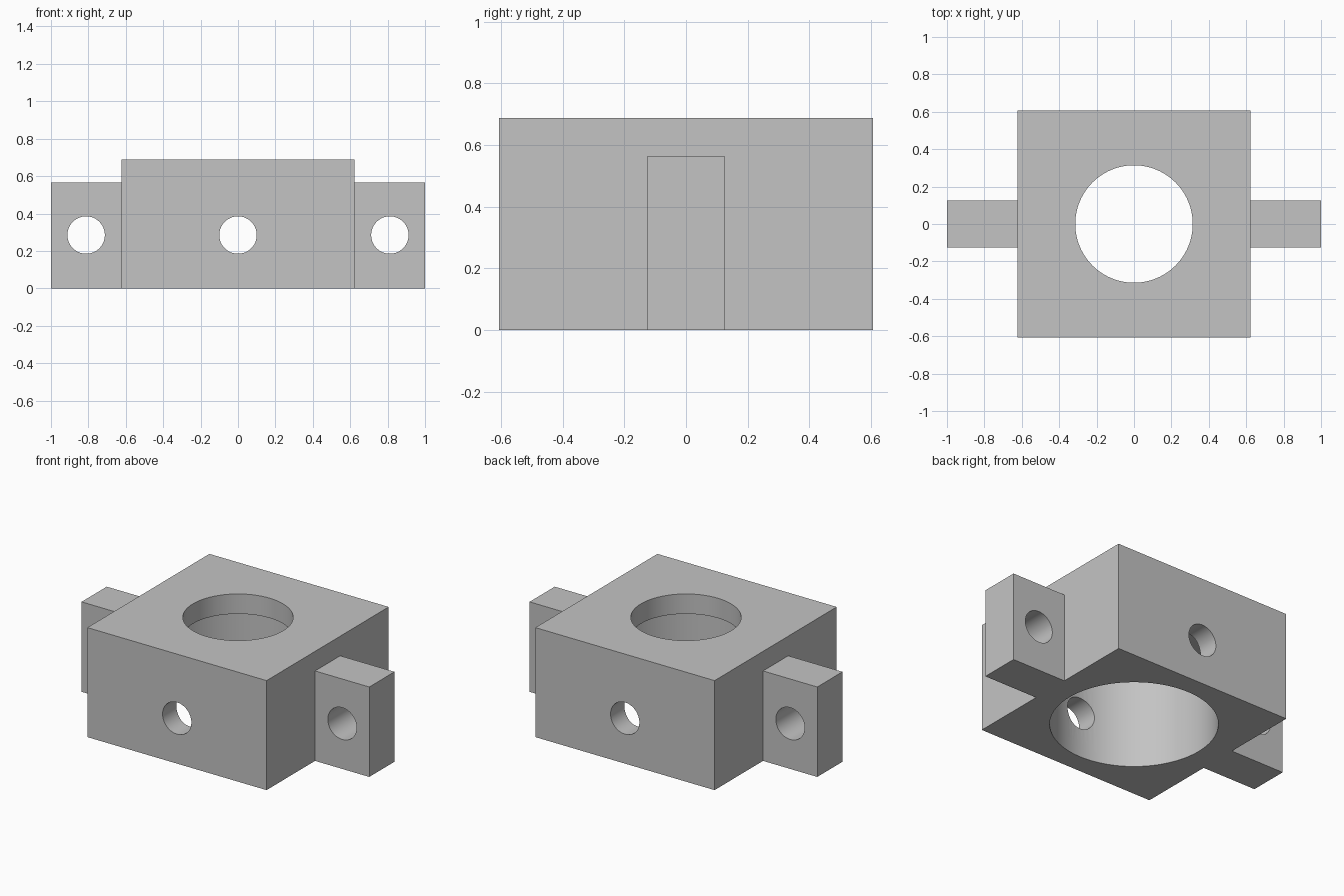
import bpy
import math

default = bpy.data.objects.get("Cube")
if default:
    bpy.data.objects.remove(default, do_unlink=True)

# Main dimensions
BODY_X, BODY_Y, BODY_Z = 0.623, 0.606, 0.688
EAR_Y, EAR_Z = 0.125, 0.565
STEP_Z = 0.563
PIN_Z, PIN_R = 0.285, 0.1

grey = bpy.data.materials.new("plain grey")
grey.use_nodes = True
colour = (0.55, 0.55, 0.55, 1)
grey.diffuse_color = colour
grey.node_tree.nodes["Principled BSDF"].inputs["Base Color"].default_value = colour


def block(name, x0, x1, half_y, height):
    """Box standing on the ground, centred on y."""
    bpy.ops.mesh.primitive_cube_add(size=1, location=((x0 + x1) / 2, 0, height / 2))
    ob = bpy.context.object
    ob.name = name
    ob.scale = (x1 - x0, 2 * half_y, height)
    bpy.ops.object.transform_apply(location=True, rotation=True, scale=True)
    ob.data.materials.append(grey)
    return ob


def drill(ob, radius, length, location, along_y=False):
    """Cut a round hole, vertical or running front to back."""
    bpy.ops.mesh.primitive_cylinder_add(
        vertices=96, radius=radius, depth=length, location=location,
        rotation=(math.pi / 2 if along_y else 0, 0, 0))
    cutter = bpy.context.object
    cutter.hide_render = True
    cutter.data.materials.append(grey)
    mod = ob.modifiers.new("hole", 'BOOLEAN')
    mod.operation = 'DIFFERENCE'
    mod.solver = 'EXACT'
    mod.object = cutter
    bpy.ops.object.select_all(action='DESELECT')
    ob.select_set(True)
    bpy.context.view_layer.objects.active = ob
    bpy.ops.object.modifier_apply(modifier=mod.name)
    bpy.data.objects.remove(cutter, do_unlink=True)


# Body: narrow bore through the top, wide counterbore from below, cross pin hole
body = block("body", -BODY_X, BODY_X, BODY_Y, BODY_Z)
drill(body, 0.48, 2 * STEP_Z, (0, 0, 0))
drill(body, 0.314, 1, (0, 0, BODY_Z))
drill(body, PIN_R, 2, (0, 0, PIN_Z), along_y=True)
parts = [body]

# Side ears, each with a pin hole
for side, name in ((1, "left_ear"), (-1, "right_ear")):
    x0, x1 = sorted((side * BODY_X, side))
    ear = block(name, x0, x1, EAR_Y, EAR_Z)
    drill(ear, PIN_R, 1, (side * 0.812, 0, PIN_Z), along_y=True)
    parts.append(ear)

# Smooth hole walls, sharp edges elsewhere
bpy.ops.object.select_all(action='DESELECT')
for ob in parts:
    ob.select_set(True)
bpy.context.view_layer.objects.active = body
bpy.ops.object.shade_smooth_by_angle(angle=math.radians(30))
